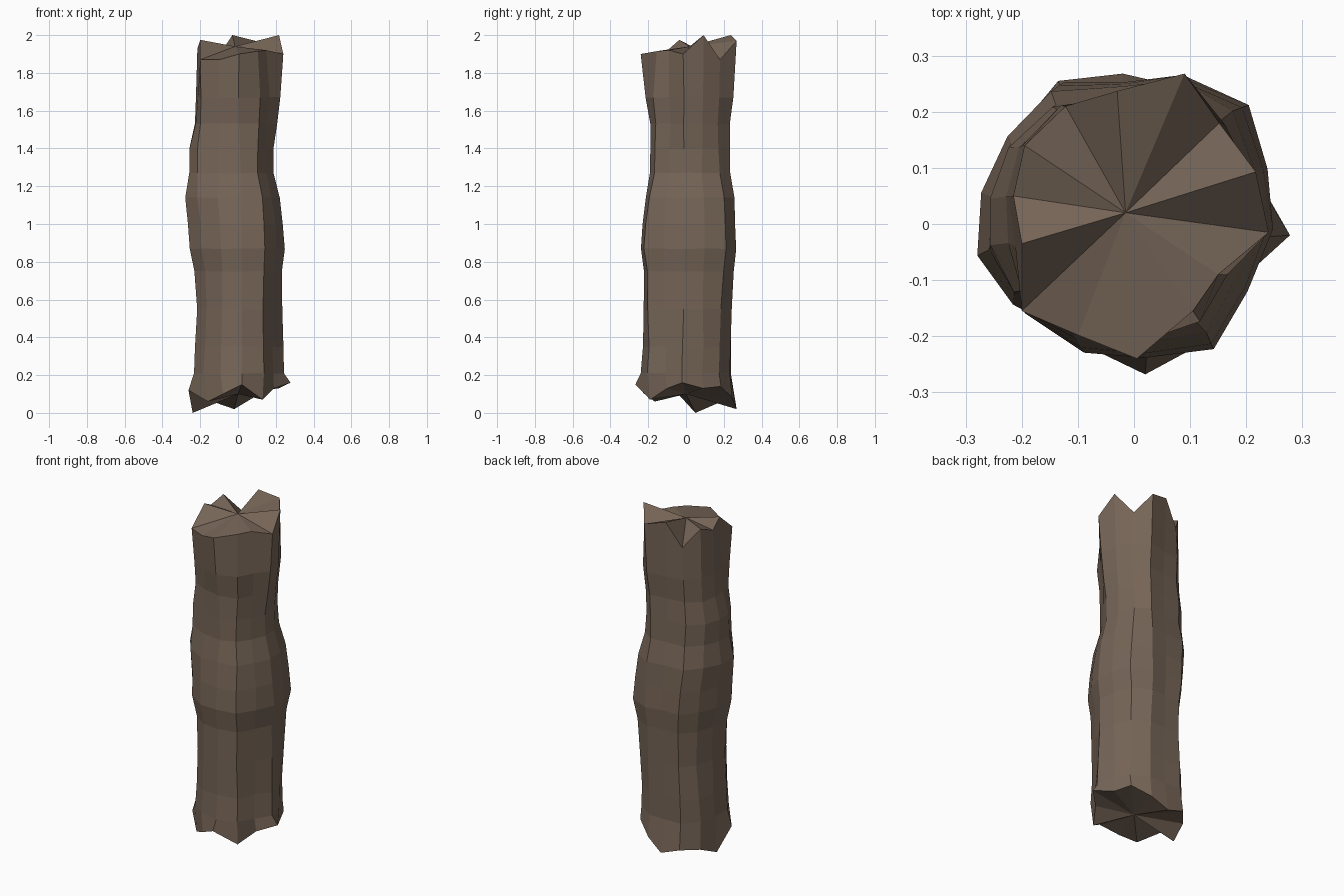
import bpy, bmesh, random

random.seed(4)
SIDES = 14

# bark colour
bark = bpy.data.materials.new("bark brown")
bark.diffuse_color = (0.181, 0.130, 0.095, 1)

# jagged top rim (x, y, z), counter-clockwise from +x
TOP = [(.24, -.015, 1.90), (.217, .093, 2.0), (.152, .18, 1.87), (.09, .268, 1.97),
       (-.03, .237, 2.0), (-.122, .21, 1.86), (-.195, .14, 1.965), (-.215, .05, 1.93),
       (-.2, -.035, 1.975), (-.2, -.155, 1.87), (-.1, -.198, 1.87), (.005, -.24, 1.90),
       (.105, -.155, 1.915), (.15, -.09, 1.92)]
# jagged bottom rim
BOTTOM = [(.278, -.02, .16), (.215, .09, .13), (.175, .185, .14), (.08, .245, .08),
          (-.02, .268, .02), (-.135, .255, .06), (-.21, .165, .05), (-.24, .05, 0),
          (-.262, -.06, .12), (-.16, -.165, .06), (-.08, -.22, .10), (.02, -.268, .15),
          (.13, -.19, .07), (.19, -.1, .13)]
# fluted outlines of the lower, middle and upper trunk
LOWER = [(.245, -.02), (.215, .09), (.172, .175), (.08, .235), (-.02, .238), (-.13, .238),
         (-.205, .16), (-.228, .055), (-.23, -.06), (-.18, -.145), (-.09, -.215),
         (.02, -.24), (.135, -.205), (.185, -.11)]
MID = [(.245, -.01), (.24, .1), (.203, .215), (.09, .27), (-.02, .262), (-.14, .257),
       (-.22, .17), (-.268, .06), (-.28, -.065), (-.21, -.16), (-.1, -.23),
       (.02, -.24), (.145, -.225), (.205, -.12)]
UPPER = [(.24, -.015), (.22, .095), (.17, .185), (.09, .268), (-.03, .242), (-.13, .225),
         (-.197, .15), (-.215, .05), (-.207, -.04), (-.195, -.15), (-.1, -.205),
         (.005, -.24), (.125, -.19), (.175, -.1)]
# trunk rings: height, x min, x max, y min, y max
RINGS = [(.21, -.235, .245, -.24, .235), (.35, -.225, .24, -.23, .238),
         (.55, -.217, .235, -.227, .243), (.75, -.23, .23, -.225, .25),
         (.87, -.255, .245, -.24, .263), (1.0, -.265, .235, -.23, .26),
         (1.14, -.28, .22, -.215, .257), (1.27, -.26, .187, -.192, .235),
         (1.4, -.255, .19, -.19, .235), (1.53, -.23, .205, -.19, .235),
         (1.67, -.22, .225, -.215, .25)]


def blend(a, b, t):
    t = min(1, max(0, t))
    return [(p[0] + (q[0] - p[0]) * t, p[1] + (q[1] - p[1]) * t) for p, q in zip(a, b)]


def fit(points, x0, x1, y0, y1):
    """Scale each side of an outline separately to reach the given box."""
    xs, ys = [p[0] for p in points], [p[1] for p in points]
    return [(x * (x1 / max(xs) if x > 0 else x0 / min(xs)),
             y * (y1 / max(ys) if y > 0 else y0 / min(ys))) for x, y in points]


bm = bmesh.new()
loops = [[bm.verts.new(p) for p in BOTTOM]]

# trunk rings, blending lower, middle and upper outlines by height
for z, *box in RINGS:
    outline = blend(blend(LOWER, MID, (z - .3) / .57), UPPER, (z - 1.0) / .7)
    jitter = lambda: random.uniform(-.003, .003)
    loops.append([bm.verts.new((x + jitter(), y + jitter(), z + jitter()))
                  for x, y in fit(outline, *box)])
loops.append([bm.verts.new(p) for p in TOP])

# bark sides
for low, high in zip(loops, loops[1:]):
    for i in range(SIDES):
        j = (i + 1) % SIDES
        bm.faces.new((low[i], low[j], high[j], high[i]))

# splintered ends as fans
top_mid = bm.verts.new((-.015, .02, 1.94))
bottom_mid = bm.verts.new((0, 0, .10))
for i in range(SIDES):
    j = (i + 1) % SIDES
    bm.faces.new((loops[-1][i], loops[-1][j], top_mid))
    bm.faces.new((loops[0][j], loops[0][i], bottom_mid))

bmesh.ops.recalc_face_normals(bm, faces=bm.faces[:])
mesh = bpy.data.meshes.new("log")
bm.to_mesh(mesh)
bm.free()
mesh.materials.append(bark)
bpy.context.collection.objects.link(bpy.data.objects.new("log", mesh))
